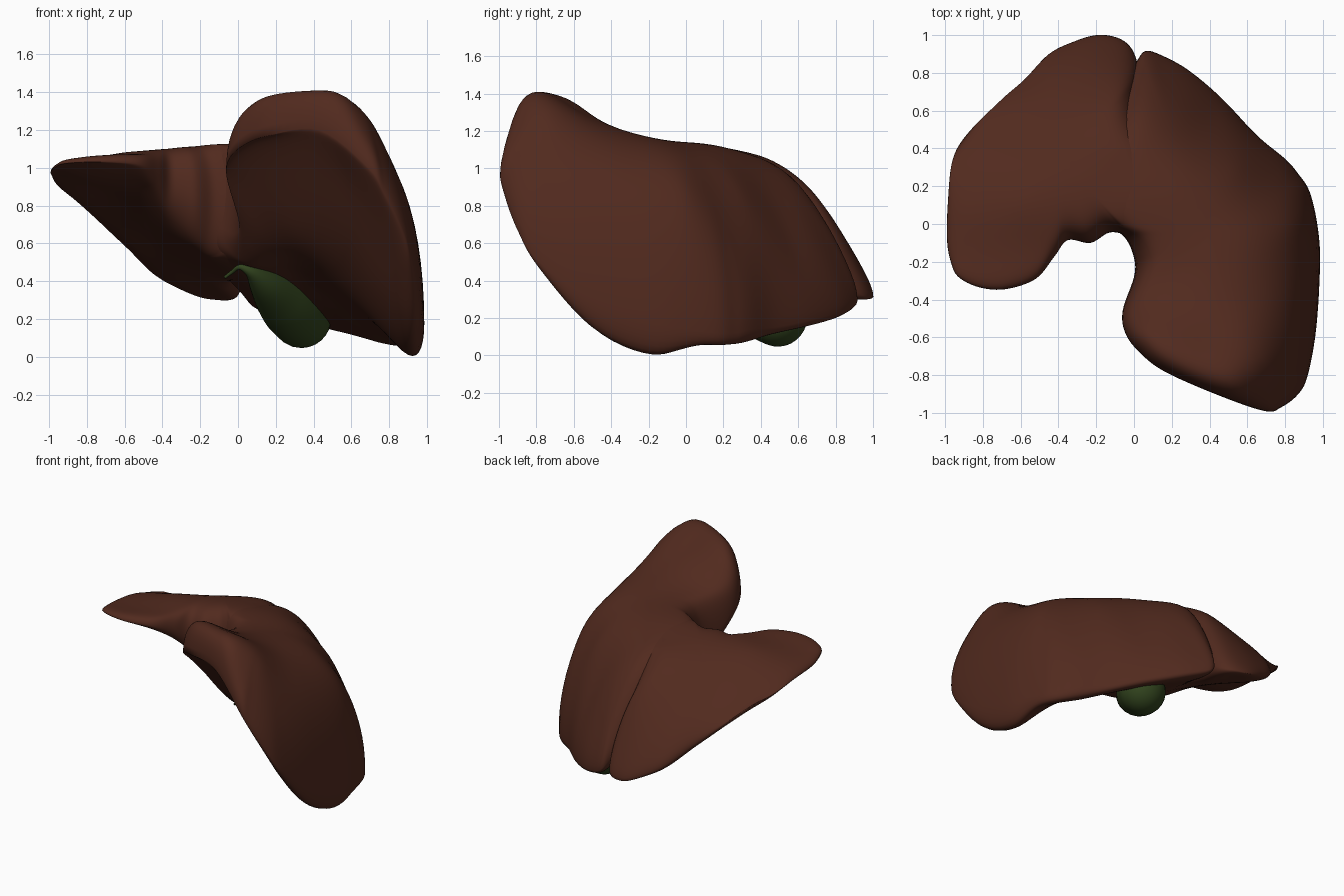
import bpy, bmesh, math
from mathutils import Vector

if "Cube" in bpy.data.objects:
    bpy.data.objects.remove(bpy.data.objects["Cube"])


def material(name, rgb):
    m = bpy.data.materials.new(name)
    m.diffuse_color = (*rgb, 1)
    m.use_nodes = True
    m.node_tree.nodes["Principled BSDF"].inputs["Base Color"].default_value = m.diffuse_color
    return m


BROWN = material("liver brown", (0.083, 0.023, 0.013))
GREEN = material("bile green", (0.032, 0.058, 0.013))


def kernel(d2):
    return d2 * math.log(d2) if d2 > 1e-12 else 0.0


def smooth_height(pts):
    """Thin-plate surface z(x, y) through the given points."""
    n = len(pts)
    rows = []
    for i, (x, y, z) in enumerate(pts):
        row = [kernel((x - a) ** 2 + (y - b) ** 2) for a, b, _ in pts]
        row[i] += 0.002
        rows.append(row + [1, x, y, z])
    for k in range(3):
        rows.append([(1, p[0], p[1])[k] for p in pts] + [0, 0, 0, 0])
    m = n + 3
    for c in range(m):
        p = max(range(c, m), key=lambda r: abs(rows[r][c]))
        rows[c], rows[p] = rows[p], rows[c]
        for r in range(c + 1, m):
            f = rows[r][c] / rows[c][c]
            if f:
                rows[r] = [u - f * v for u, v in zip(rows[r], rows[c])]
    w = [0.0] * m
    for c in reversed(range(m)):
        w[c] = (rows[c][m] - sum(rows[c][k] * w[k] for k in range(c + 1, m))) / rows[c][c]

    def height(x, y):
        s = w[n] + w[n + 1] * x + w[n + 2] * y
        for i, (a, b, _) in enumerate(pts):
            s += w[i] * kernel((x - a) ** 2 + (y - b) ** 2)
        return s
    return height


def spline(pts, steps, closed):
    """Catmull-Rom curve through points of any dimension."""
    n, out = len(pts), []
    get = (lambda i: pts[i % n]) if closed else (lambda i: pts[min(max(i, 0), n - 1)])
    for i in range(n if closed else n - 1):
        for s in range(steps):
            t = s / steps
            out.append([0.5 * (2 * b + (c - a) * t + (2 * a - 5 * b + 4 * c - d) * t * t
                               + (3 * b - a - 3 * c + d) * t ** 3)
                        for a, b, c, d in zip(get(i - 1), get(i), get(i + 1), get(i + 2))])
    return out if closed else out + [list(pts[-1])]


def finish(bm, name, mat):
    bmesh.ops.recalc_face_normals(bm, faces=bm.faces)
    for f in bm.faces:
        f.smooth = True
    me = bpy.data.meshes.new(name)
    bm.to_mesh(me)
    bm.free()
    me.materials.append(mat)
    ob = bpy.data.objects.new(name, me)
    bpy.context.collection.objects.link(ob)
    return ob


def bridge(bm, a, b):
    n = len(a)
    for i in range(n):
        j = (i + 1) % n
        bm.faces.new((a[i], a[j], b[j], b[i]))


def fan(bm, ring, tip):
    for i in range(len(ring)):
        bm.faces.new((ring[i], ring[(i + 1) % len(ring)], tip))


# domed upper surface shared by both lobes
top = smooth_height([
    (.05, -.58, 1.35), (.01, -.46, 1.22), (0, -.32, 1.14), (.22, -.74, 1.45), (.4, -.82, 1.46),
    (.4, -.6, 1.325), (.54, -.89, 1.44), (.68, -.93, 1.24), (.72, -.75, 1.24), (.86, -.75, .98),
    (.25, -.4, 1.225), (.6, -.4, 1.18), (.8, -.4, 1.03), (.92, -.42, .88),
    (.1, -.05, 1.14), (.4, 0, 1.12), (.65, 0, 1.03), (.85, 0, .86), (.93, -.1, .79),
    (-.03, .3, 1.09), (.3, .3, 1.03), (.55, .3, .86), (.75, .28, .62),
    (0, .6, .96), (.25, .6, .78), (.42, .58, .59), (.05, .8, .7), (.15, .82, .57),
    (-.9, -.2, 1.05), (-.7, -.28, 1.08), (-.92, .1, 1.02), (-.85, .38, .91), (-.6, .1, 1.08),
    (-.6, .5, .88), (-.3, .1, 1.11), (-.3, .5, .99), (-.3, .8, .7), (-.12, .92, .55),
    (-.45, -.15, 1.08), (-.1, 0, 1.13)])

# hollow underside shared by both lobes
under = smooth_height([
    (0, -.45, .9), (.05, -.25, .64), (.05, -.05, .49), (.3, -.67, .98), (.6, -.8, .9),
    (.82, -.82, .57), (.3, -.4, .66), (.3, -.15, .51), (.6, -.4, .45), (.85, -.6, .27),
    (.88, -.42, .09), (.3, .05, .45), (.6, 0, .27), (.9, -.15, -.01), (.88, .07, .06),
    (.1, .3, .38), (.4, .3, .28), (.72, .28, .09), (.1, .6, .3), (.42, .58, .17), (.1, .8, .25),
    (-.9, -.2, .98), (-.7, -.27, .98), (-.5, -.12, .9), (-.92, .1, .94), (-.85, .38, .83),
    (-.6, .2, .82), (-.6, .5, .68), (-.36, 0, .72), (-.2, 0, .57), (-.3, .5, .5),
    (-.3, .8, .38), (-.1, .9, .31), (-.1, .3, .46), (-.05, 0, .52)])


def lobe(name, centre, outline, rings=20, power=8):
    """Closed body between the two surfaces, rounded into a 3D rim curve."""
    cx, cy = centre
    rim = spline(outline, 6, True)
    bm = bmesh.new()
    edge = [bm.verts.new((x, y, max(z, 0))) for x, y, z in rim]
    for surf in (top, under):
        prev = edge
        for k in range(rings - 1, 0, -1):
            r = math.sin(math.pi / 2 * k / rings)
            h = math.sqrt(1 - r ** power)
            ring = []
            for x, y, z in rim:
                px, py = cx + r * (x - cx), cy + r * (y - cy)
                ring.append(bm.verts.new((px, py, max(z + (surf(px, py) - z) * h, 0))))
            bridge(bm, prev, ring)
            prev = ring
        fan(bm, prev, bm.verts.new((cx, cy, surf(cx, cy))))
    return finish(bm, name, BROWN)


# right lobe, its inner edge buried in the left lobe
lobe("right_lobe", (.4, -.05), [
    (.97, 0, .14), (.93, .17, .12), (.87, .265, .12), (.8, .345, .14), (.65, .47, .15),
    (.46, .67, .19), (.28, .82, .23), (.13, .9, .27), (.06, .915, .31), (.02, .87, .38),
    (-.03, .78, .48), (-.12, .6, .62), (-.22, .42, .7), (-.28, .2, .8), (-.17, .02, .75),
    (-.05, -.07, .66), (0, -.18, .66), (0, -.28, .74), (-.06, -.46, .95), (-.045, -.58, 1.05),
    (.03, -.68, 1.12), (.16, -.78, 1.17), (.43, -.9, 1.2), (.69, -.99, 1.0), (.78, -.97, .86),
    (.87, -.9, .68), (.92, -.8, .52), (.965, -.55, .32), (.985, -.2, .18)], power=10)

# left lobe, its inner edge buried in the right lobe
lobe("left_lobe", (-.4, .35), [
    (.3, .12, .7), (.17, .38, .66), (.07, .5, .64), (.02, .6, .6), (.01, .7, .52),
    (.02, .8, .43), (.01, .88, .36), (-.03, .95, .32), (-.1, .99, .31), (-.2, 1.0, .32),
    (-.32, .965, .38), (-.45, .9, .46), (-.58, .765, .59), (-.7, .66, .70), (-.88, .48, .87),
    (-.96, .34, .92), (-.985, .12, .96), (-.99, -.08, .98), (-.97, -.2, 1.0),
    (-.93, -.28, 1.02), (-.82, -.335, 1.03), (-.68, -.345, 1.03), (-.52, -.29, 1.02),
    (-.42, -.17, .98), (-.35, -.085, .92), (-.23, -.1, .86), (-.13, -.045, .82),
    (-.04, -.06, .78), (.04, -.1, .78), (.14, -.1, .76), (.25, -.06, .74)])

# gallbladder: thin duct, widening neck, rounded end (x, y, z, radius)
path = spline([(-.07, .06, .42, .008), (-.03, .04, .45, .01), (.01, .01, .475, .014),
               (.07, .02, .45, .035), (.14, .12, .39, .085), (.22, .28, .315, .135),
               (.285, .4, .25, .156), (.335, .49, .205, .158)], 5, False)
axis = Vector((.055, .095, -.04)).normalized()
end = Vector(path[-1][:3])
for k in range(1, 9):
    a = math.pi / 2 * k / 8.3
    path.append([*(end + axis * .158 * math.sin(a)), .158 * math.cos(a)])
bm = bmesh.new()
rings = []
for i, p in enumerate(path):
    d = (Vector(path[min(i + 1, len(path) - 1)][:3]) - Vector(path[max(i - 1, 0)][:3])).normalized()
    u = d.cross(Vector((0, 0, 1))).normalized()
    v = d.cross(u)
    rings.append([bm.verts.new(Vector(p[:3]) + p[3] * (u * math.cos(t) + v * math.sin(t)))
                  for t in (math.tau * k / 24 for k in range(24))])
for a, b in zip(rings, rings[1:]):
    bridge(bm, a, b)
fan(bm, rings[0], bm.verts.new(path[0][:3]))
fan(bm, rings[-1], bm.verts.new(end + axis * .158))
finish(bm, "gallbladder", GREEN)
